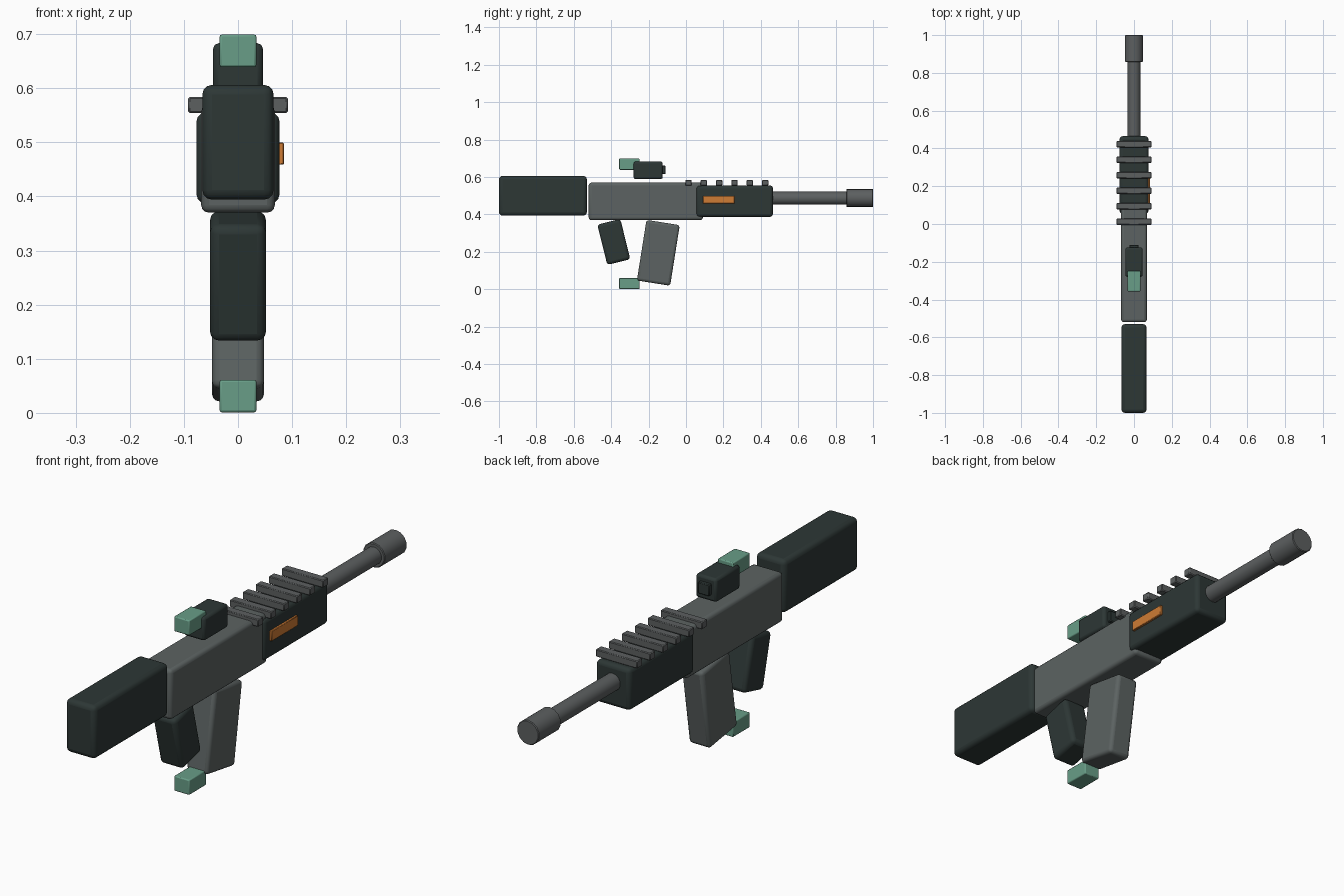
import bpy
from math import radians

if "Cube" in bpy.data.objects:
    bpy.data.objects.remove(bpy.data.objects["Cube"], do_unlink=True)


def material(name, rgb):
    m = bpy.data.materials.new(name)
    m.use_nodes = True
    m.diffuse_color = (*rgb, 1)
    m.node_tree.nodes["Principled BSDF"].inputs["Base Color"].default_value = (*rgb, 1)
    return m


DARK = material("dark polymer", (0.026, 0.038, 0.036))
BODY = material("body grey", (0.107, 0.124, 0.122))
METAL = material("metal grey", (0.107, 0.115, 0.117))
GREEN = material("soft green", (0.14, 0.34, 0.245))
ORANGE = material("orange", (0.62, 0.2, 0.035))


def finish(ob, name, mat, bevel, segments):
    ob.name = name
    ob.data.materials.append(mat)
    b = ob.modifiers.new("edges", "BEVEL")
    b.width, b.segments, b.limit_method = bevel, segments, "ANGLE"
    b.angle_limit = radians(40)
    bpy.ops.object.shade_smooth_by_angle(angle=radians(28))
    return ob


def box(name, mat, centre, size, bevel=0.006, segments=2, tilt=0):
    bpy.ops.mesh.primitive_cube_add(size=1, location=centre)
    ob = bpy.context.object
    ob.scale = size
    bpy.ops.object.transform_apply(location=False, rotation=False, scale=True)
    ob.rotation_euler.x = radians(tilt)
    return finish(ob, name, mat, bevel, segments)


def tube(name, mat, radius, y0, y1, z):
    bpy.ops.mesh.primitive_cylinder_add(
        vertices=14, radius=radius, depth=y1 - y0,
        location=(0, (y0 + y1) / 2, z), rotation=(radians(90), 0, 0))
    return finish(bpy.context.object, name, mat, 0.003, 1)


# Main body
box("stock", DARK, (0, -0.765, 0.5), (0.132, 0.47, 0.212), 0.018, 3)
box("receiver", BODY, (0, -0.215, 0.47), (0.136, 0.61, 0.2), 0.014, 3)
box("handguard", DARK, (0, 0.26, 0.471), (0.153, 0.41, 0.168), 0.016, 3)

# Barrel
tube("barrel", METAL, 0.035, 0.44, 0.88, 0.487)
tube("muzzle", METAL, 0.049, 0.858, 1.0, 0.488)

# Grip and magazine
box("grip", DARK, (0, -0.386, 0.253), (0.103, 0.127, 0.222), 0.016, 3, 14)
box("magazine", BODY, (0, -0.148, 0.195), (0.096, 0.18, 0.328), 0.014, 3, -9)

# Top rail ribs
for i in range(6):
    box(f"rail_rib_{i + 1}", METAL, (0, 0.013 + 0.082 * i, 0.569),
        (0.184, 0.034, 0.03), 0.003, 1)

# Sight
box("sight", DARK, (0, -0.202, 0.636), (0.092, 0.155, 0.094), 0.01, 2)
box("sight_lens", DARK, (0, -0.125, 0.638), (0.05, 0.03, 0.046), 0.003, 1)

# Green blocks above and below
for name, z in (("upper_block", 0.669), ("lower_block", 0.031)):
    box(name, GREEN, (0, -0.303, z), (0.068, 0.108, 0.06), 0.004, 2)

# Side accent
box("left_accent", ORANGE, (0.077, 0.175, 0.479), (0.016, 0.168, 0.041), 0.002, 1)
